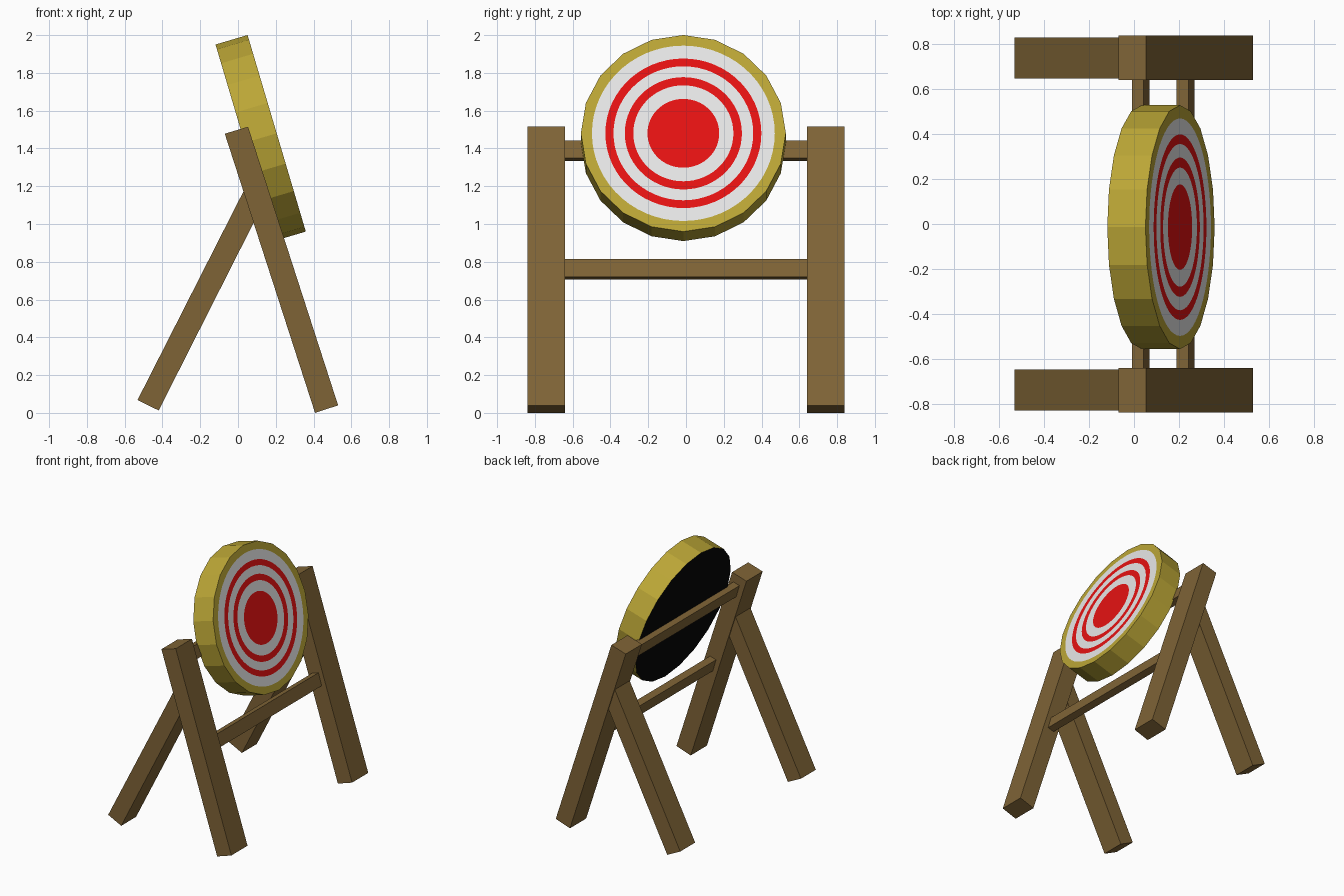
import bpy, bmesh, math
from mathutils import Vector

if "Cube" in bpy.data.objects:
    bpy.data.objects.remove(bpy.data.objects["Cube"])


def material(name, rgb):
    m = bpy.data.materials.new(name)
    m.diffuse_color = (*rgb, 1.0)
    m.use_nodes = True
    m.node_tree.nodes["Principled BSDF"].inputs["Base Color"].default_value = m.diffuse_color
    return m


wood = material("brown wood", (0.212, 0.127, 0.037))
gold = material("straw gold", (0.497, 0.381, 0.037))
white = material("white paint", (0.90, 0.90, 0.90))
red = material("red paint", (0.79, 0.006, 0.006))
black = material("black backing", (0.002, 0.002, 0.002))


def finish(bm, name, mats):
    bmesh.ops.recalc_face_normals(bm, faces=bm.faces)
    me = bpy.data.meshes.new(name)
    bm.to_mesh(me)
    bm.free()
    for m in mats:
        me.materials.append(m)
    ob = bpy.data.objects.new(name, me)
    bpy.context.collection.objects.link(ob)
    return ob


def plank(name, profile, y0, y1):
    """Side profile (x, z) extruded along y."""
    bm = bmesh.new()
    face = bm.faces.new([bm.verts.new((x, y0, z)) for x, z in profile])
    ext = bmesh.ops.extrude_face_region(bm, geom=[face])
    verts = [v for v in ext["geom"] if isinstance(v, bmesh.types.BMVert)]
    bmesh.ops.translate(bm, verts=verts, vec=(0, y1 - y0, 0))
    return finish(bm, name, [wood])


tilt = math.radians(16.5)
normal = Vector((math.cos(tilt), 0, math.sin(tilt)))
up = Vector((-math.sin(tilt), 0, math.cos(tilt)))
side_dir = Vector((0, 1, 0))

# Legs, one pair on each side
front_profile = [(-0.07, 1.478), (0.053, 1.515), (0.53, 0.04), (0.408, 0.0)]
back_profile = [(-0.532, 0.068), (-0.42, 0.013), (0.158, 1.155), (0.048, 1.21)]
for label, s in (("left", -1), ("right", 1)):
    plank("front_leg_" + label, front_profile, s * 0.64, s * 0.838)
    plank("back_leg_" + label, back_profile, s * 0.648, s * 0.83)

# Crossbars, tilted with the front legs
for label, cx, cz in (("upper", 0.03, 1.388), ("lower", 0.23, 0.76)):
    c = Vector((cx, 0, cz))
    corners = [c + normal * a * 0.027 + up * b * 0.049
               for a, b in ((-1, -1), (1, -1), (1, 1), (-1, 1))]
    plank("crossbar_" + label, [(p.x, p.z) for p in corners], -0.66, 0.66)

# Target disc: 20-sided rim, round painted rings cut into the front face
SIDES, SEG = 20, 60
R, HALF = 0.5426, 0.0885
centre = Vector((0.12, -0.014, 1.455))


def loop(bm, radius, depth, polygon=False):
    verts = []
    for i in range(SEG):
        t = 2 * math.pi * i / SEG
        r = radius
        if polygon:
            half = math.pi / SIDES
            r *= math.cos(half) / math.cos(t % (2 * half) - half)
        verts.append(bm.verts.new(centre + normal * depth
                                  + up * r * math.cos(t) + side_dir * r * math.sin(t)))
    return verts


bm = bmesh.new()
GOLD, WHITE, RED, BLACK = range(4)


def bridge(a, b, mat):
    for i in range(SEG):
        j = (i + 1) % SEG
        bm.faces.new((a[i], a[j], b[j], b[i])).material_index = mat


back = loop(bm, R, -HALF, True)
bm.faces.new(back).material_index = BLACK
current = loop(bm, R, HALF, True)
bridge(back, current, GOLD)
rings = [(0.484, GOLD), (0.413, WHITE), (0.37, RED),
         (0.31, WHITE), (0.265, RED), (0.19, WHITE)]
for radius, mat in rings:
    inner = loop(bm, radius, HALF)
    bridge(current, inner, mat)
    current = inner
bm.faces.new(current).material_index = RED
finish(bm, "target_disc", [gold, white, red, black])
